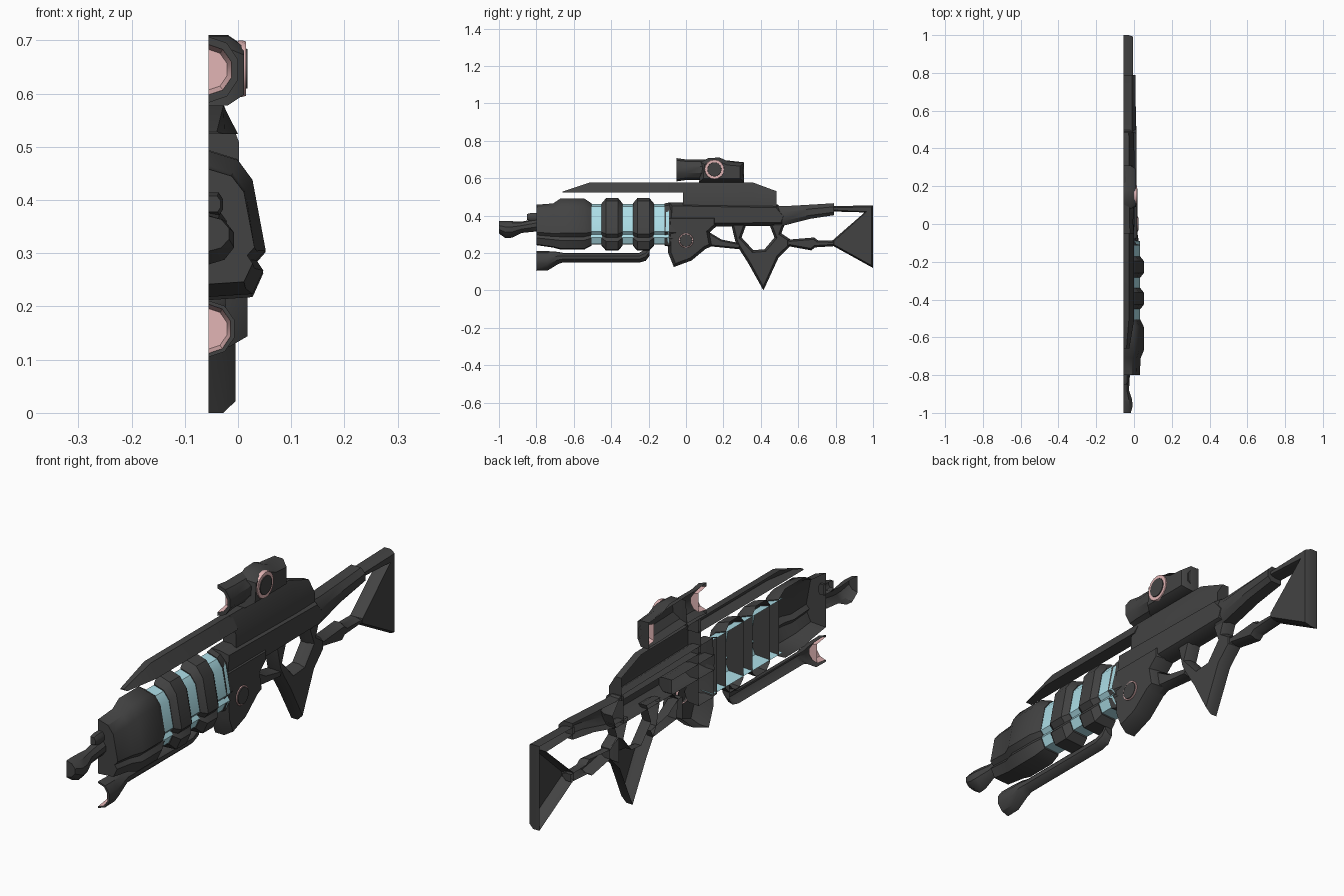
import bpy, bmesh, math
from mathutils import Vector

X0 = -0.055  # open cut plane: the model is one half of the rifle


def material(name, rgb):
    m = bpy.data.materials.new(name)
    m.diffuse_color = (*rgb, 1)
    return m


DARK = material("dark_gunmetal", (0.055, 0.055, 0.055))
CYAN = material("pale_cyan", (0.42, 0.74, 0.81))
PINK = material("soft_pink", (0.76, 0.46, 0.46))


def finish(name, bm, mat):
    bmesh.ops.recalc_face_normals(bm, faces=bm.faces)
    # open shells: make sure the average side direction points outward (+x)
    if sum(f.normal.x * f.calc_area() for f in bm.faces) < 0:
        bmesh.ops.reverse_faces(bm, faces=bm.faces)
    me = bpy.data.meshes.new(name)
    bm.to_mesh(me)
    bm.free()
    me.materials.append(mat)
    ob = bpy.data.objects.new(name, me)
    bpy.context.collection.objects.link(ob)
    return ob


def half_round(n):
    return [(math.cos(a), math.sin(a)) for a in
            (-math.pi / 2 + math.pi * i / n for i in range(n + 1))]


ROUND = half_round(5)
BOXY = [(0, -1), (0.75, -1), (1, -0.5), (1, 0.4), (0.7, 1), (0, 1)]
WEDGE = [(0, -1), (1, -1), (1, 0.0), (0.5, 1), (0, 1)]
RAIL = [(0, -1), (1, -1), (0.5, 1), (0, 1)]
BARREL = [(0, -1), (0.77, -0.96), (0.96, -0.64), (0.84, -0.5),
          (1, -0.36), (0.77, 0.6), (0.5, 0.88), (0, 1)]


def loft(name, section, stations, mat=DARK, caps=(True, True)):
    """Half section swept along y; station = (y, centre z, width, half height)."""
    bm = bmesh.new()
    rings = [[bm.verts.new((X0 + u * w, y, zc + v * h)) for u, v in section]
             for y, zc, w, h in stations]
    for a, b in zip(rings, rings[1:]):
        for i in range(len(section) - 1):
            bm.faces.new((a[i], a[i + 1], b[i + 1], b[i]))
    if caps[0]:
        bm.faces.new(rings[0])
    if caps[1]:
        bm.faces.new(rings[-1])
    return finish(name, bm, mat)


def inset(pts, d):
    """Mitred inward offset of a closed outline."""
    P = [Vector(p) for p in pts]
    n = len(P)
    area = sum(P[i - 1].x * P[i].y - P[i].x * P[i - 1].y for i in range(n))
    s = 1 if area > 0 else -1
    out = []
    for i in range(n):
        e1 = (P[i] - P[i - 1]).normalized()
        e2 = (P[(i + 1) % n] - P[i]).normalized()
        n1, n2 = Vector((-e1.y, e1.x)) * s, Vector((-e2.y, e2.x)) * s
        out.append(P[i] + (n1 + n2) * d / max(0.5, 1 + n1.dot(n2)))
    return out


def plate(name, outline, depth, bevel=0.015, mat=DARK, base=X0):
    """Side outline (y, z) pushed out along +x with a chamfered rim."""
    bm = bmesh.new()
    levels = [(0, 0), (0, depth * 0.55), (bevel, depth)]
    rings = [[bm.verts.new((base + d, p[0], p[1])) for p in inset(outline, b)]
             for b, d in levels]
    n = len(outline)
    for a, b in zip(rings, rings[1:]):
        for i in range(n):
            bm.faces.new((a[i], a[(i + 1) % n], b[(i + 1) % n], b[i]))
    bm.faces.new(rings[-1])
    return finish(name, bm, mat)


def circle(y, z, r, n=16):
    return [(y + r * math.cos(2 * math.pi * i / n), z + r * math.sin(2 * math.pi * i / n))
            for i in range(n)]


def knob(name, y, z, r, r_in, base, top):
    plate(name + "_ring", circle(y, z, r), top - base, 0.002, PINK, base)
    plate(name + "_centre", circle(y, z, r_in), top - base + 0.003, 0.002, DARK, base)


# barrel: glowing core, front shroud, two rings and rear collar
loft("barrel_core", BARREL, [(-0.53, 0.353, 0.086, 0.108), (-0.09, 0.353, 0.086, 0.108)], CYAN, (False, False))
loft("front_shroud", BARREL, [(-0.8, 0.35, 0.086, 0.108), (-0.71, 0.347, 0.09, 0.118),
                              (-0.67, 0.355, 0.107, 0.137), (-0.545, 0.355, 0.107, 0.137),
                              (-0.505, 0.352, 0.088, 0.113)])
for k, y in enumerate((-0.395, -0.228)):
    loft(f"barrel_ring_{k + 1}", BARREL, [(y - 0.056, 0.352, 0.088, 0.113), (y - 0.032, 0.353, 0.107, 0.141),
                                          (y + 0.032, 0.353, 0.107, 0.141), (y + 0.056, 0.352, 0.088, 0.113)])
loft("rear_collar", BARREL, [(-0.115, 0.352, 0.088, 0.113), (-0.09, 0.352, 0.08, 0.118), (0.0, 0.352, 0.065, 0.118)])

# muzzle and small upper nozzle
loft("muzzle", ROUND, [(-1.0, 0.337, 0.04, 0.033), (-0.965, 0.325, 0.05, 0.046), (-0.93, 0.326, 0.047, 0.044),
                       (-0.88, 0.337, 0.03, 0.03), (-0.8, 0.35, 0.035, 0.035)])
loft("upper_nozzle", BOXY, [(-0.85, 0.393, 0.022, 0.015), (-0.83, 0.393, 0.027, 0.021), (-0.79, 0.393, 0.027, 0.021)])

# under-barrel tube with pink mouth
loft("under_tube", ROUND, [(-0.8, 0.158, 0.043, 0.046), (-0.8, 0.158, 0.051, 0.053), (-0.74, 0.158, 0.05, 0.052),
                           (-0.685, 0.173, 0.042, 0.033), (-0.66, 0.175, 0.036, 0.026), (-0.25, 0.175, 0.036, 0.026),
                           (-0.215, 0.19, 0.034, 0.032), (-0.195, 0.215, 0.032, 0.03)], caps=(False, True))
loft("under_tube_mouth", ROUND, [(-0.8, 0.158, 0.043, 0.046), (-0.745, 0.158, 0.036, 0.038)], PINK, (False, True))

# top rail and receiver
loft("top_rail", RAIL, [(-0.66, 0.526, 0.03, 0.002), (-0.51, 0.551, 0.055, 0.027), (0.0, 0.551, 0.055, 0.027)])
loft("upper_receiver", WEDGE, [(-0.015, 0.509, 0.057, 0.069), (0.36, 0.508, 0.057, 0.068),
                               (0.485, 0.485, 0.054, 0.045)])
plate("receiver_body", [(-0.09, 0.47), (-0.1, 0.34), (0.52, 0.345), (0.54, 0.4), (0.49, 0.46)], 0.067, 0.018)
plate("lower_block", [(-0.1, 0.4), (-0.095, 0.2), (-0.065, 0.125), (0.03, 0.16), (0.105, 0.222),
                      (0.14, 0.237), (0.126, 0.31), (0.165, 0.345), (0.165, 0.4)], 0.073, 0.015)
knob("pivot", 0.0, 0.267, 0.04, 0.035, 0.01, 0.021)

# scope with lenses, side mount and dial
loft("scope", ROUND, [(-0.05, 0.645, 0.045, 0.047), (-0.05, 0.645, 0.058, 0.062), (0.0, 0.645, 0.053, 0.055),
                      (0.08, 0.645, 0.055, 0.055), (0.22, 0.64, 0.055, 0.055), (0.31, 0.635, 0.05, 0.05),
                      (0.31, 0.635, 0.04, 0.04)], caps=(False, False))
loft("front_lens", ROUND, [(-0.05, 0.645, 0.045, 0.047), (0.0, 0.645, 0.036, 0.038)], PINK, (False, True))
loft("rear_lens", ROUND, [(0.31, 0.635, 0.04, 0.04), (0.28, 0.635, 0.034, 0.034)], PINK, (False, True))
plate("scope_mount", [(0.07, 0.578), (0.08, 0.685), (0.12, 0.708), (0.18, 0.71), (0.225, 0.69),
                      (0.31, 0.683), (0.31, 0.578)], 0.066, 0.02)
knob("scope_dial", 0.152, 0.647, 0.053, 0.039, 0.0, 0.015)

# trigger guard, grip and lower stock bar
plate("trigger_guard", [(0.1, 0.31), (0.126, 0.31), (0.19, 0.272), (0.265, 0.257), (0.3, 0.25),
                        (0.285, 0.22), (0.136, 0.235), (0.1, 0.22)], 0.045, 0.008)
plate("grip", [(0.24, 0.36), (0.325, 0.36), (0.297, 0.283), (0.36, 0.215), (0.42, 0.22), (0.473, 0.283),
               (0.443, 0.36), (0.53, 0.36), (0.51, 0.305), (0.555, 0.275), (0.555, 0.235), (0.495, 0.176),
               (0.414, 0.0), (0.33, 0.15), (0.285, 0.22), (0.265, 0.257)], 0.05, 0.012)
plate("lower_stock_bar", [(0.5, 0.3), (0.555, 0.272), (0.685, 0.283), (0.705, 0.268), (0.8, 0.267),
                          (0.8, 0.237), (0.69, 0.23), (0.67, 0.214), (0.555, 0.235), (0.5, 0.2)], 0.045, 0.01)

# stock tube and butt
loft("stock_tube", BOXY, [(0.47, 0.4, 0.065, 0.055), (0.52, 0.398, 0.065, 0.052), (0.66, 0.42, 0.064, 0.038),
                          (0.79, 0.434, 0.062, 0.032)])
plate("butt", [(1.0, 0.455), (0.78, 0.45), (0.78, 0.422), (0.955, 0.417), (0.783, 0.267),
               (0.783, 0.24), (1.0, 0.12)], 0.05, 0.008)

# soften shallow angles only
bpy.ops.object.select_all(action='SELECT')
bpy.context.view_layer.objects.active = bpy.data.objects["grip"]
bpy.ops.object.shade_smooth_by_angle(angle=math.radians(35))
